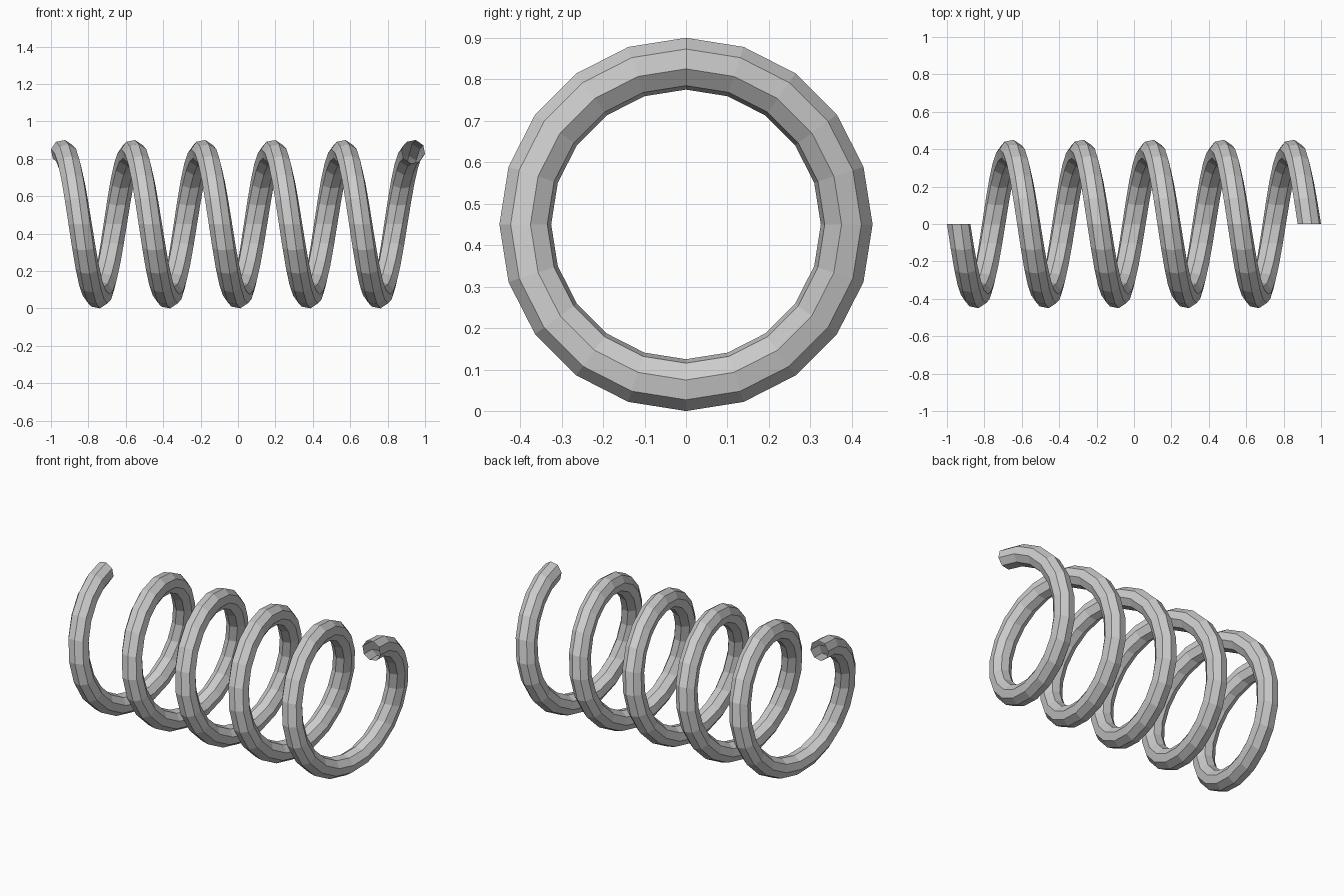
import bpy, bmesh
from math import sin, cos, pi, radians

if "Cube" in bpy.data.objects:
    bpy.data.objects.remove(bpy.data.objects["Cube"])

TURNS, STEPS, SIDES = 5, 20, 8        # coils, segments per coil, wire sides
COIL_R, WIRE_R = 0.3875, 0.0637       # coil centre radius, wire radius
PITCH, AXIS_Z = 0.375, 0.45

bm = bmesh.new()

# Octagonal wire section at the top of the left end, in the plane y = 0
ring = []
for i in range(SIDES):
    a = radians(11.25) + 2 * pi * i / SIDES
    ring.append(bm.verts.new((-TURNS * PITCH / 2 + WIRE_R * sin(a), 0,
                              AXIS_Z + COIL_R + WIRE_R * cos(a))))
edges = [bm.edges.new((ring[i], ring[(i + 1) % SIDES])) for i in range(SIDES)]

# Sweep the section along the helix, leaving the tube ends open
bmesh.ops.spin(bm, geom=ring + edges, cent=(0, 0, AXIS_Z), axis=(1, 0, 0),
               dvec=(PITCH / STEPS, 0, 0), angle=2 * pi * TURNS,
               steps=TURNS * STEPS, use_duplicate=False)
bmesh.ops.recalc_face_normals(bm, faces=bm.faces[:])

mesh = bpy.data.meshes.new("coil_spring")
bm.to_mesh(mesh)
bm.free()
bpy.context.collection.objects.link(bpy.data.objects.new("coil_spring", mesh))
